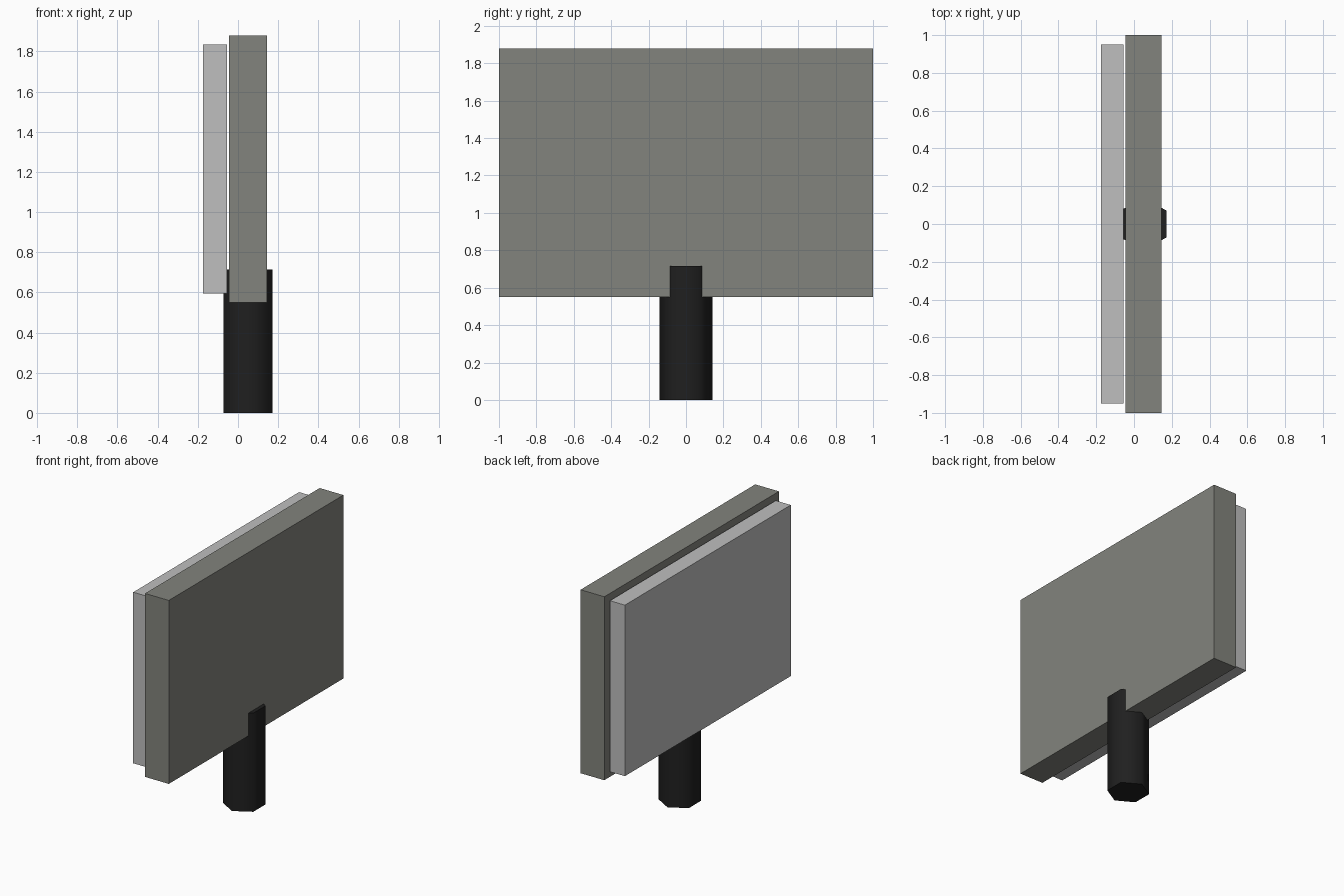
import bpy
import math

old = bpy.data.objects.get("Cube")
if old:
    bpy.data.objects.remove(old, do_unlink=True)


def material(name, rgb):
    mat = bpy.data.materials.new(name)
    mat.use_nodes = True
    colour = (*rgb, 1)
    mat.diffuse_color = colour
    mat.node_tree.nodes["Principled BSDF"].inputs["Base Color"].default_value = colour
    return mat


def box(name, x, y, z, mat):
    """Box spanning the given (low, high) ranges."""
    spans = (x, y, z)
    bpy.ops.mesh.primitive_cube_add(size=1, location=[(a + b) / 2 for a, b in spans])
    obj = bpy.context.object
    obj.name = name
    obj.scale = [b - a for a, b in spans]
    bpy.ops.object.transform_apply(location=False, rotation=False, scale=True)
    obj.data.materials.append(mat)
    return obj


casing_grey = material("casing grey", (0.225, 0.23, 0.205))
face_grey = material("light grey", (0.52, 0.52, 0.52))
post_black = material("post black", (0.014, 0.014, 0.014))

# Thick main board and the smaller plate floating just off its right side
box("main_board", (-0.045, 0.145), (-1, 1), (0.55, 1.88), casing_grey)
box("face_plate", (-0.175, -0.055), (-0.95, 0.95), (0.595, 1.835), face_grey)

# Six-sided post with corners along y, softly shaded around its sides
height = 0.715
bpy.ops.mesh.primitive_cylinder_add(vertices=6, radius=0.141, depth=height,
                                    location=(0.05, 0, height / 2))
post = bpy.context.object
post.name = "support_post"
post.data.materials.append(post_black)
bpy.ops.object.shade_smooth_by_angle(angle=math.radians(70))
